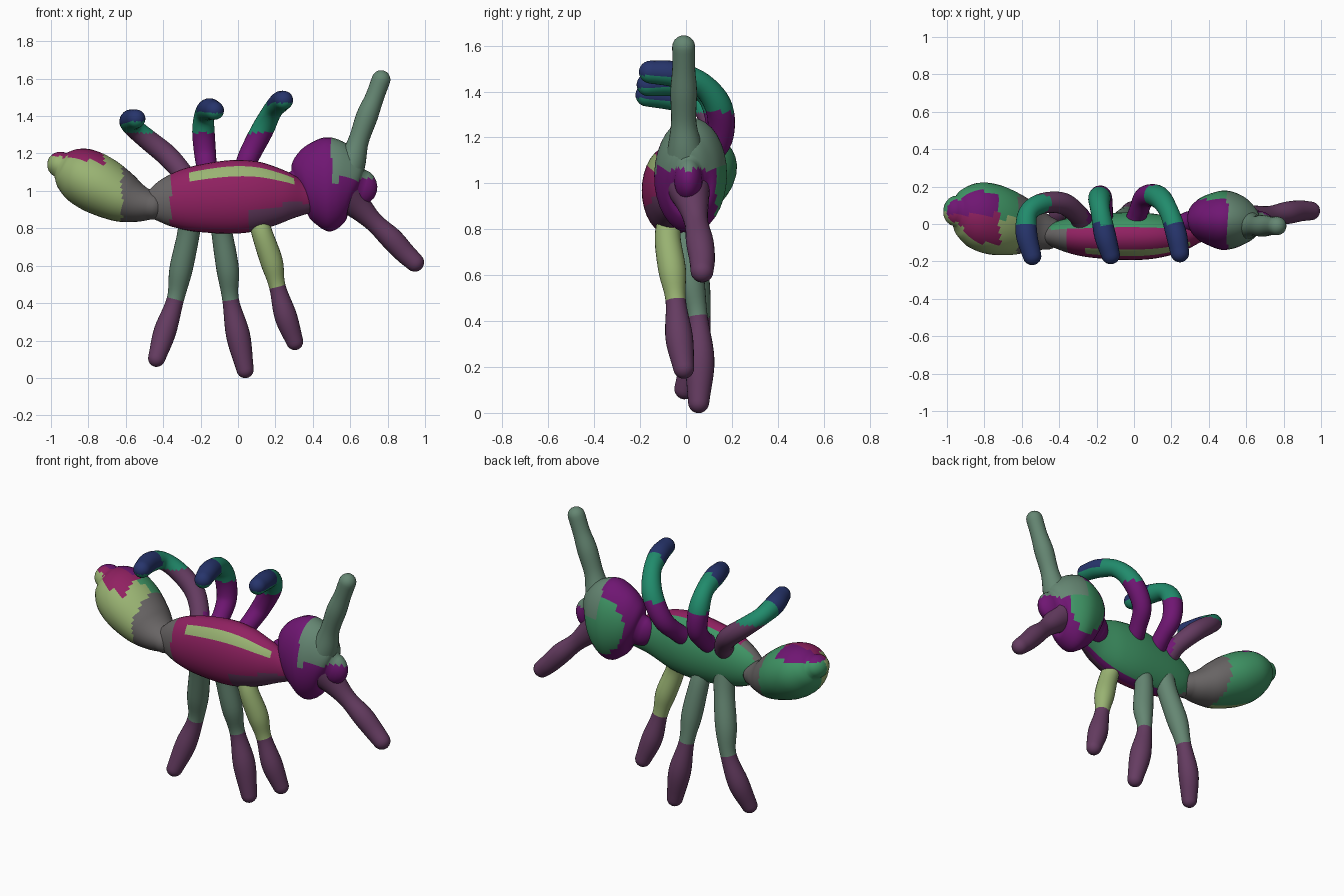
import bpy, bmesh, math
from mathutils import Vector

COLOURS = {
    "purple": (0.16, 0.008, 0.17), "sage": (0.13, 0.24, 0.17), "lime": (0.32, 0.45, 0.17),
    "magenta": (0.28, 0.015, 0.12), "mauve": (0.13, 0.045, 0.12), "navy": (0.02, 0.035, 0.15),
    "teal": (0.015, 0.26, 0.15), "green": (0.05, 0.3, 0.13), "grey": (0.14, 0.13, 0.13),
}
NAMES = list(COLOURS)
MATS = []
for key, rgb in COLOURS.items():
    m = bpy.data.materials.new(key)
    m.diffuse_color = (*rgb, 1)
    MATS.append(m)


def spline(pts, steps):
    """Catmull-Rom through (x, y, z, radius) points."""
    p = [Vector(q) for q in pts]
    p = [2 * p[0] - p[1]] + p + [2 * p[-1] - p[-2]]
    out = []
    for i in range(1, len(p) - 2):
        a, b, c, d = p[i - 1:i + 3]
        for s in range(steps):
            t = s / steps
            out.append(0.5 * (2 * b + (c - a) * t + (2 * a - 5 * b + 4 * c - d) * t * t
                              + (3 * b - a - 3 * c + d) * t ** 3))
    return out + [p[-2]]


def limb(name, pts, colour, ref=(0, 1, 0), wide=1.0, steps=6, sides=24):
    """Loft a rounded tube; radius varies along the path, 'wide' scales it along ref."""
    path = spline(pts, steps)
    rings = []
    pos = [q.to_3d() for q in path]
    for i, q in enumerate(path):
        tan = (pos[min(i + 1, len(pos) - 1)] - pos[max(i - 1, 0)]).normalized()
        rings.append((pos[i], q[3], tan))
    # rounded caps at both ends
    c0, r0, t0 = rings[0]
    c1, r1, t1 = rings[-1]
    angs = [math.radians(a) for a in (18, 36, 54, 70, 82)]
    start = [(c0 - t0 * r0 * math.sin(a), r0 * math.cos(a), t0) for a in reversed(angs)]
    end = [(c1 + t1 * r1 * math.sin(a), r1 * math.cos(a), t1) for a in angs]
    rings = start + rings + end
    bm = bmesh.new()
    u = Vector(ref)
    loops = []
    for c, r, t in rings:
        u = (u - t * u.dot(t)).normalized()
        v = t.cross(u)
        loops.append([bm.verts.new(c + u * (r * wide * math.cos(k * math.tau / sides))
                                   + v * (r * math.sin(k * math.tau / sides)))
                      for k in range(sides)])
    n = len(loops) - 1
    for i in range(n):
        for k in range(sides):
            j = (k + 1) % sides
            bm.faces.new((loops[i][k], loops[i][j], loops[i + 1][j], loops[i + 1][k]))
    bm.faces.new(loops[0][::-1])
    bm.faces.new(loops[-1])
    bmesh.ops.recalc_face_normals(bm, faces=bm.faces)
    for f in bm.faces:
        f.smooth = True
        f.material_index = NAMES.index(colour(f.calc_center_median(), f.normal))
    me = bpy.data.meshes.new(name)
    bm.to_mesh(me)
    bm.free()
    for m in MATS:
        me.materials.append(m)
    ob = bpy.data.objects.new(name, me)
    bpy.context.collection.objects.link(ob)
    return ob


# Body segments
def abdomen_colour(c, n):
    if c.x > -0.62:
        return "grey"
    if n.z > 0.72 and c.x < -0.72:
        return "magenta" if c.y < 0.05 else "purple"
    return "lime" if n.y < 0 else "green"


limb("abdomen", [(-0.46, -0.05, 0.92, 0.075), (-0.54, -0.03, 0.935, 0.105), (-0.62, -0.01, 0.965, 0.135),
                 (-0.74, 0.02, 1.03, 0.158), (-0.84, 0.05, 1.085, 0.15), (-0.91, 0.065, 1.12, 0.115),
                 (-0.95, 0.07, 1.14, 0.07)],
     abdomen_colour, wide=1.18, sides=32)


def thorax_colour(c, n):
    if n.y > 0.55:
        return "green"
    if c.x < -0.36:
        return "grey"
    if n.y > 0 and n.z < 0:
        return "purple"
    if 0.35 < n.z < 0.62 and -0.25 < c.x < 0.3 and n.y < 0:
        return "lime"
    return "mauve" if c.x > 0.05 and n.z < -0.2 else "magenta"


limb("thorax", [(-0.47, -0.06, 0.925, 0.075), (-0.38, -0.06, 0.94, 0.13), (-0.25, -0.065, 0.955, 0.172),
                (-0.05, -0.065, 0.967, 0.196), (0.1, -0.065, 0.972, 0.186), (0.23, -0.06, 0.97, 0.145),
                (0.33, -0.04, 0.965, 0.1), (0.4, -0.02, 0.97, 0.08)],
     thorax_colour, wide=0.65, sides=32)


def head_colour(c, n):
    if c.x > 0.5 and c.z > 1.06:
        return "sage"
    return "purple" if c.y < 0.13 else "green"


limb("head", [(0.315, 0.01, 1.01, 0.10), (0.35, 0.015, 1.02, 0.175), (0.41, 0.02, 1.03, 0.225),
              (0.48, 0.02, 1.035, 0.252), (0.55, 0.015, 1.035, 0.23), (0.61, 0.01, 1.03, 0.175),
              (0.645, 0.01, 1.02, 0.10)],
     head_colour, wide=0.63, sides=32)

# Antennae
limb("upper_antenna", [(0.56, 0, 1.05, 0.10), (0.61, -0.005, 1.16, 0.075), (0.645, -0.01, 1.27, 0.055),
                       (0.69, -0.01, 1.40, 0.058), (0.73, -0.01, 1.50, 0.05), (0.765, -0.01, 1.595, 0.05)],
     lambda c, n: "sage")
limb("lower_antenna", [(0.57, 0.01, 0.99, 0.10), (0.65, 0.03, 0.91, 0.07), (0.73, 0.045, 0.83, 0.052),
                       (0.82, 0.06, 0.745, 0.06), (0.89, 0.07, 0.67, 0.056), (0.945, 0.07, 0.618, 0.05)],
     lambda c, n: "mauve")

# Lower legs: hip, thigh, knee, shin, foot
LOWER = {
    "front": [(0.10, -0.06, 0.88, 0.05), (0.13, -0.08, 0.77, 0.056), (0.18, -0.06, 0.62, 0.06),
              (0.21, -0.045, 0.49, 0.044), (0.255, -0.03, 0.33, 0.06), (0.303, -0.01, 0.195, 0.046)],
    "middle": [(-0.10, -0.04, 0.88, 0.05), (-0.085, -0.01, 0.77, 0.056), (-0.055, 0.02, 0.58, 0.06),
               (-0.04, 0.05, 0.42, 0.044), (0.0, 0.06, 0.23, 0.064), (0.038, 0.055, 0.045, 0.046)],
    "rear": [(-0.25, -0.03, 0.90, 0.065), (-0.265, 0.0, 0.77, 0.06), (-0.305, 0.04, 0.58, 0.062),
             (-0.335, 0.06, 0.42, 0.046), (-0.39, 0.04, 0.25, 0.06), (-0.435, -0.005, 0.105, 0.046)],
}
KNEE = {"front": 0.49, "middle": 0.42, "rear": 0.42}
for side, pts in LOWER.items():
    top = "lime" if side == "front" else "sage"
    limb(side + "_lower_leg", pts,
         lambda c, n, k=KNEE[side], top=top: top if c.z > k else "mauve")

# Raised legs arch backwards, then over the body
UPPER = {
    "front": [(0.0, 0.0, 1.04, 0.055), (0.025, 0.07, 1.10, 0.052), (0.06, 0.145, 1.19, 0.057),
              (0.13, 0.145, 1.325, 0.06), (0.185, 0.07, 1.43, 0.052), (0.225, -0.05, 1.475, 0.056),
              (0.245, -0.155, 1.485, 0.05)],
    "middle": [(-0.17, 0.0, 1.04, 0.055), (-0.165, 0.07, 1.10, 0.052), (-0.175, 0.14, 1.19, 0.058),
               (-0.185, 0.135, 1.32, 0.06), (-0.18, 0.07, 1.41, 0.052), (-0.155, -0.06, 1.437, 0.058),
               (-0.125, -0.165, 1.43, 0.05)],
    "rear": [(-0.27, 0.0, 1.04, 0.06), (-0.30, 0.05, 1.10, 0.055), (-0.38, 0.11, 1.19, 0.058),
             (-0.49, 0.11, 1.28, 0.055), (-0.565, 0.06, 1.345, 0.052), (-0.575, -0.05, 1.375, 0.058),
             (-0.545, -0.17, 1.385, 0.05)],
}


def raised_colour(c, n):
    if c.z < 1.31:
        return "purple" if c.x > -0.25 else "mauve"
    return "teal" if c.y > 0.0 or n.z < -0.3 else "navy"


for side, pts in UPPER.items():
    limb(side + "_raised_leg", pts, raised_colour, ref=(1, 0, 0))
